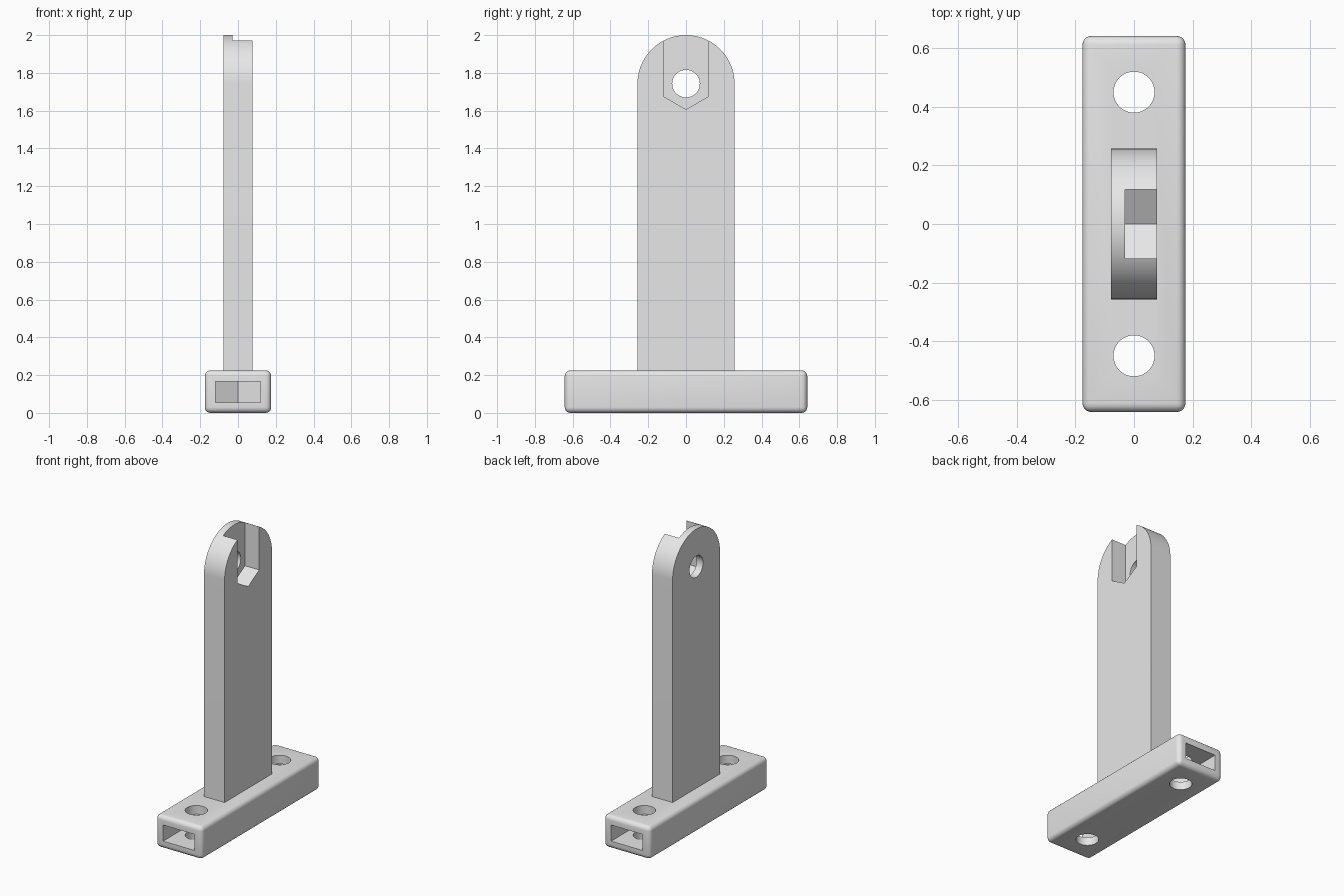
import bpy
import bmesh
from math import pi, sin, cos, sqrt, radians
from mathutils import Vector

cube = bpy.data.objects.get("Cube")
if cube:
    bpy.data.objects.remove(cube, do_unlink=True)

# Single material
grey = bpy.data.materials.new("plain grey")
grey.use_nodes = True
colour = (0.8, 0.8, 0.8, 1)
grey.diffuse_color = colour
grey.node_tree.nodes["Principled BSDF"].inputs["Base Color"].default_value = colour


def prism(name, outline, sweep):
    """Extrude a closed 3D outline along the sweep vector."""
    bm = bmesh.new()
    face = bm.faces.new([bm.verts.new(p) for p in outline])
    result = bmesh.ops.extrude_face_region(bm, geom=[face])
    moved = [v for v in result["geom"] if isinstance(v, bmesh.types.BMVert)]
    bmesh.ops.translate(bm, verts=moved, vec=Vector(sweep))
    bmesh.ops.recalc_face_normals(bm, faces=bm.faces)
    mesh = bpy.data.meshes.new(name)
    bm.to_mesh(mesh)
    bm.free()
    mesh.materials.append(grey)
    obj = bpy.data.objects.new(name, mesh)
    bpy.context.collection.objects.link(obj)
    return obj


def arc(radius, start, end, steps):
    angles = [start + (end - start) * i / steps for i in range(steps + 1)]
    return [(radius * cos(a), radius * sin(a)) for a in angles]


def circle(radius, steps=48):
    return arc(radius, 0, 2 * pi, steps)[:-1]


def apply(obj, modifier):
    bpy.ops.object.select_all(action="DESELECT")
    obj.select_set(True)
    bpy.context.view_layer.objects.active = obj
    bpy.ops.object.modifier_apply(modifier=modifier.name)


def cut(obj, cutter):
    cutter.hide_render = True
    mod = obj.modifiers.new("cut", "BOOLEAN")
    mod.operation = "DIFFERENCE"
    mod.solver = "EXACT"
    mod.object = cutter
    apply(obj, mod)
    bpy.data.objects.remove(cutter, do_unlink=True)


def smooth(obj):
    bpy.ops.object.select_all(action="DESELECT")
    obj.select_set(True)
    bpy.context.view_layer.objects.active = obj
    bpy.ops.object.shade_smooth_by_angle(angle=radians(30))


# Nut pocket: a hexagon with one side stretched open, tip pointing to -v
NUT = 0.118


def nut_outline(reach):
    shoulder = NUT / sqrt(3)
    return [(-NUT, reach), (-NUT, -shoulder), (0, -2 * shoulder),
            (NUT, -shoulder), (NUT, reach)]


# Rounded base bar
BASE_X, BASE_Y, BASE_Z = 0.176, 0.642, 0.225
base = prism("base", [(-BASE_X, -BASE_Y, 0), (BASE_X, -BASE_Y, 0),
                      (BASE_X, BASE_Y, 0), (-BASE_X, BASE_Y, 0)], (0, 0, BASE_Z))
bevel = base.modifiers.new("rounding", "BEVEL")
bevel.width = 0.03
bevel.segments = 5
apply(base, bevel)

# Bolt holes and end nut pockets in the base
for side in (-1, 1):
    centre = side * 0.45
    cut(base, prism("bolt_cutter", [(u, centre + v, -0.1) for u, v in circle(0.07)],
                    (0, 0, 0.5)))
    cut(base, prism("pocket_cutter",
                    [(u, centre + side * v, 0.055) for u, v in nut_outline(0.3)],
                    (0, 0, 0.11)))
smooth(base)

# Upright with a round top
HALF_X, RADIUS = 0.078, 0.257
PIVOT = 2 - RADIUS
outline = [(-HALF_X, u, PIVOT + v) for u, v in arc(RADIUS, 0, pi, 48)]
outline += [(-HALF_X, -RADIUS, 0.2), (-HALF_X, RADIUS, 0.2)]
upright = prism("upright", outline, (2 * HALF_X, 0, 0))

# Pivot hole and nut pocket on the model's left face
cut(upright, prism("pivot_cutter", [(-0.2, u, PIVOT + v) for u, v in circle(0.073)],
                   (0.4, 0, 0)))
cut(upright, prism("pocket_cutter", [(-0.03, u, PIVOT + v) for u, v in nut_outline(0.4)],
                   (0.2, 0, 0)))
smooth(upright)
